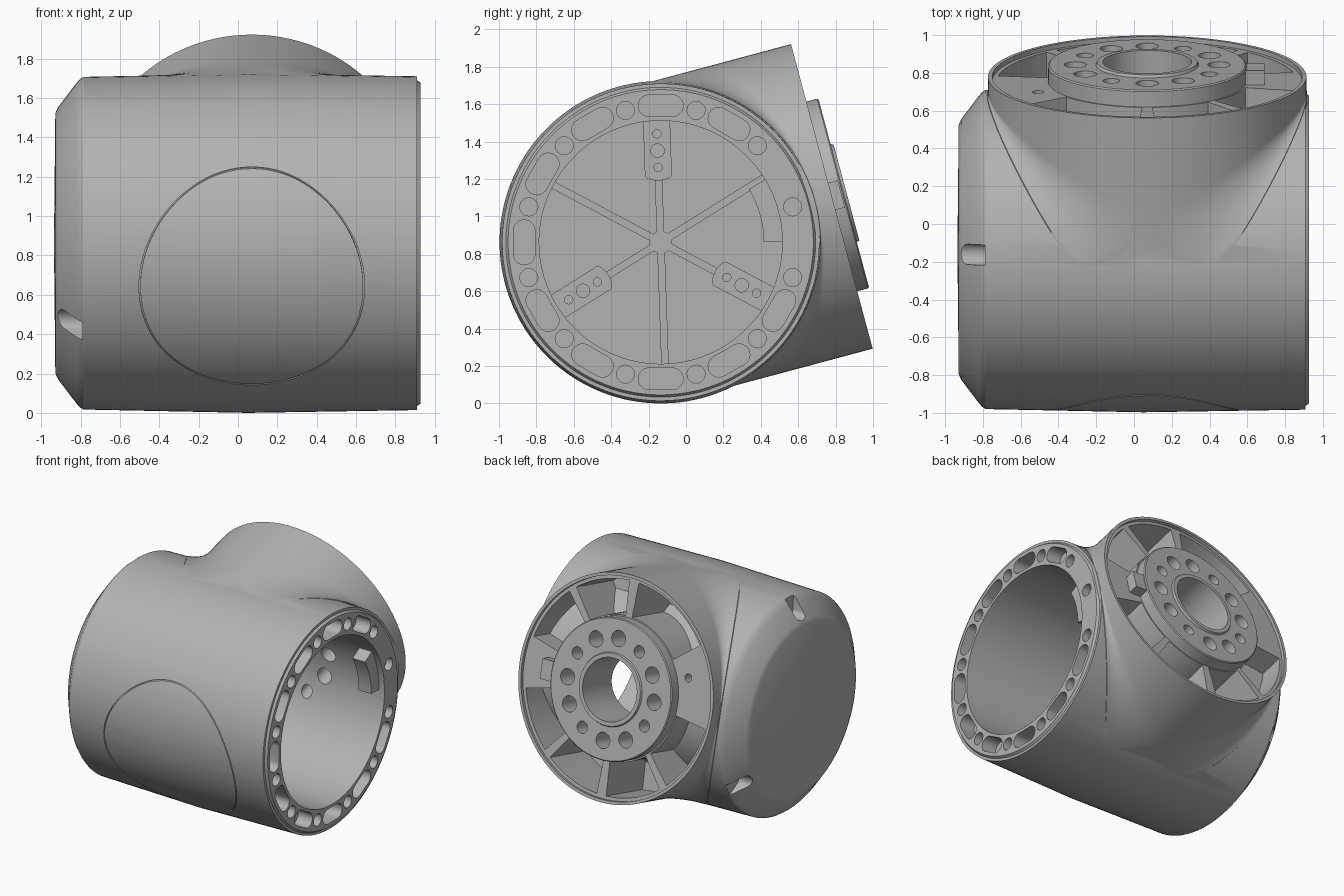
import bpy, bmesh, math
from mathutils import Matrix
from math import sin, cos, sqrt, radians, pi

if "Cube" in bpy.data.objects:
    bpy.data.objects.remove(bpy.data.objects["Cube"], do_unlink=True)

OFF = 0.07            # branch axis position along the main axis
FACE = 0.947          # flange distance from the main axis
TILT = 15             # branch tilt in degrees
R_MAIN, R_BRANCH = 0.862, 0.843
PAD_ANGLES = (77, 197, 317)

metal = bpy.data.materials.new("grey_metal")
GREY = (0.45, 0.45, 0.45, 1)
metal.diffuse_color = GREY
metal.use_nodes = True
metal.node_tree.nodes["Principled BSDF"].inputs["Base Color"].default_value = GREY


# ---------- helpers: work with the main axis on x and the branch axis on y
def place(axis, a, p, q):
    return (a, p, q) if axis == "x" else (OFF + p, a, q)


def prism(bm, pts, axis, a0, a1):
    low = [bm.verts.new(place(axis, a0, *p)) for p in pts]
    top = [bm.verts.new(place(axis, a1, *p)) for p in pts]
    n = len(pts)
    bm.faces.new(low)
    bm.faces.new(top[::-1])
    for i in range(n):
        j = (i + 1) % n
        bm.faces.new((low[i], low[j], top[j], top[i]))


def lathe(bm, profile, axis, closed=True, n=128):
    rings = [[bm.verts.new(place(axis, a, r * cos(2 * pi * k / n), r * sin(2 * pi * k / n)))
              for a, r in profile] for k in range(n)]
    m = len(profile)
    for k in range(n):
        u, v = rings[k], rings[(k + 1) % n]
        for i in range(m if closed else m - 1):
            j = (i + 1) % m
            bm.faces.new((u[i], u[j], v[j], v[i]))


def circle(r, ring=0, deg=0, n=32):
    c, s = ring * cos(radians(deg)), ring * sin(radians(deg))
    return [(c + r * cos(2 * pi * k / n), s + r * sin(2 * pi * k / n)) for k in range(n)]


def turned(pts, deg):
    c, s = cos(radians(deg)), sin(radians(deg))
    return [(p * c - q * s, p * s + q * c) for p, q in pts]


def bar(deg, r0, r1, h):
    return turned([(r0, -h), (r1, -h), (r1, h), (r0, h)], deg)


def gutter(deg, r0, r1, h, curve):
    # radial bar whose inner end is rounded
    arc = [pi / 2 + pi * k / 12 for k in range(13)]
    pts = [(r0 + curve * (1 + cos(t)), h * sin(t)) for t in arc]
    return turned(pts + [(r1, -h), (r1, h)], deg)


def slot(deg, ring, half, r):
    arc = [pi * k / 10 for k in range(11)]
    pts = [(ring + r * cos(t), half + r * sin(t)) for t in arc]
    pts += [(ring - r * cos(t), -half - r * sin(t)) for t in arc]
    return turned(pts, deg)


def sector(r0, r1, d0, d1, n=10):
    ang = [radians(d0 + (d1 - d0) * k / n) for k in range(n + 1)]
    return ([(r1 * cos(t), r1 * sin(t)) for t in ang]
            + [(r0 * cos(t), r0 * sin(t)) for t in reversed(ang)])


def finish(bm, name):
    bmesh.ops.remove_doubles(bm, verts=bm.verts, dist=1e-5)
    bmesh.ops.recalc_face_normals(bm, faces=bm.faces)
    me = bpy.data.meshes.new(name)
    bm.to_mesh(me)
    bm.free()
    ob = bpy.data.objects.new(name, me)
    bpy.context.collection.objects.link(ob)
    me.materials.append(metal)
    return ob


def boolean(ob, tool, op="DIFFERENCE", keep=False):
    mod = ob.modifiers.new("cut", "BOOLEAN")
    mod.operation, mod.solver, mod.object = op, "EXACT", tool
    bpy.context.view_layer.objects.active = ob
    bpy.ops.object.modifier_apply(modifier=mod.name)
    if not keep:
        bpy.data.objects.remove(tool, do_unlink=True)


# ---------- main barrel
bm = bmesh.new()
lathe(bm, [(-0.935, 0), (-0.928, 0.66), (-0.915, 0.69), (-0.82, 0.815), (-0.805, 0.832),
           (-0.785, 0.845), (0.05, R_MAIN), (0.908, 0.848), (0.908, 0.828),
           (0.926, 0.816), (0.926, 0)], "x", closed=False)
housing = finish(bm, "housing")

# ---------- branch, lofted with a blend that widens away from the mid plane
bm = bmesh.new()
STEPS, prev = 72, None
for i in range(STEPS + 1):
    s = R_BRANCH * sin(radians(-89 + 178 * i / STEPS))
    b = sqrt(R_BRANCH ** 2 - s * s)
    m = sqrt(0.856 ** 2 - s * s) - 0.003
    r = 0.004 + 0.4 * (R_BRANCH - b)
    half = [(b + r, 0)]
    for k in range(13):
        t = pi / 2 * k / 12
        half.append((b + r - r * sin(t), m + r - r * cos(t)))
    half.append((b, FACE))
    pts = half + [(-x, w) for x, w in reversed(half)]
    ring = [bm.verts.new((OFF + x, w, s)) for x, w in pts]
    if prev is None:
        bm.faces.new(ring)
    else:
        for a in range(len(ring)):
            c = (a + 1) % len(ring)
            bm.faces.new((prev[a], prev[c], ring[c], ring[a]))
    prev = ring
bm.faces.new(prev[::-1])
boolean(housing, finish(bm, "branch"), "UNION")

# ---------- main cavity and flange recess
bm = bmesh.new()
prism(bm, circle(0.65, n=128), "x", -0.84, 1.1)
boolean(housing, finish(bm, "cavity"))
bm = bmesh.new()
lathe(bm, [(FACE - 0.025, 0.45), (FACE - 0.025, 0.82), (1.1, 0.82), (1.1, 0.45)], "y")
boolean(housing, finish(bm, "flange_recess"))

# ---------- flange pockets, with floors that follow the barrel
bm = bmesh.new()
for d0, d1 in ((14, 48), (53, 87), (93, 143), (188, 228), (233, 267),
               (273, 307), (312, 346)):
    prism(bm, sector(0.535, 0.795, d0, d1), "y", 0.45, 1.1)
pockets = finish(bm, "pockets")
bm = bmesh.new()
prism(bm, circle(0.74, n=96), "x", -1.2, 1.2)
boolean(pockets, finish(bm, "pocket_floor"))
boolean(housing, pockets)

# ---------- round seam opposite the branch
bm = bmesh.new()
lathe(bm, [(-1, 0.566), (-1, 0.573), (-0.5, 0.573), (-0.5, 0.566)], "y")
seam = finish(bm, "seam")
bm = bmesh.new()
prism(bm, circle(0.84, n=128), "x", -1.2, 1.2)
boolean(seam, finish(bm, "seam_floor"))
boolean(housing, seam)

# ---------- mouth slots and screw holes, end notches, pad screw hole
bm = bmesh.new()
for k in range(12):
    if k > 1:
        prism(bm, slot(30 * k - TILT, 0.73, 0.062, 0.058), "x", 0.8, 1.0)
    prism(bm, circle(0.048, 0.73, 30 * k, 24), "x", 0.87 if k in (0, 1, 11) else 0.75, 1.0)
for d in PAD_ANGLES:
    prism(bm, gutter(d, 0.69, 1.0, 0.054, 0.04), "x", -1.1, -0.79)
prism(bm, circle(0.03, 0.62, 159), "y", 0.8, 1.0)
boolean(housing, finish(bm, "holes"))

# ---------- output hub with raised bore lip and side tab
bm = bmesh.new()
lathe(bm, [(0.7, 0), (0.7, 0.525), (1.006, 0.525), (1.013, 0.518), (1.013, 0.272),
           (1.028, 0.265), (1.028, 0)], "y", closed=False)
hub = finish(bm, "output_hub")
bm = bmesh.new()
prism(bm, [(0.45, -0.075), (0.62, -0.075), (0.62, 0.075), (0.45, 0.075)], "y", 0.72, 1.0)
boolean(hub, finish(bm, "tab"), "UNION")
bm = bmesh.new()
prism(bm, circle(0.235, n=64), "y", 0.2, 1.2)
for k in range(12):
    prism(bm, circle(0.045 if k % 3 == 1 else 0.06, 0.38, 30 * k), "y", 0.35, 1.2)
bore = finish(bm, "bore")
boolean(housing, bore, keep=True)
boolean(hub, bore)

# ---------- ribs and screw pads on the cavity floor
bm = bmesh.new()
for k in range(6):
    prism(bm, bar(17 + 60 * k, 0, 0.655, 0.02), "x", -0.86, -0.79)
prism(bm, circle(0.06), "x", -0.86, -0.785)
ribs = finish(bm, "floor_ribs")
bm = bmesh.new()
for d in PAD_ANGLES:
    prism(bm, gutter(d, 0.33, 0.66, 0.072, 0.03), "x", -0.86, -0.74)
pads = finish(bm, "screw_pads")
bm = bmesh.new()
for d in PAD_ANGLES:
    for ring, r in ((0.4, 0.022), (0.49, 0.036), (0.58, 0.022)):
        prism(bm, circle(r, ring, d, 20), "x", -0.77, -0.7)
boolean(pads, finish(bm, "pad_holes"))

# ---------- inner lug beside the mouth
bm = bmesh.new()
prism(bm, sector(0.55, 0.67, -TILT, 16), "x", 0.77, 0.88)
lug = finish(bm, "mouth_lug")

# ---------- stand the parts up and shade them
stand = Matrix.Translation((0, -0.135, 0.862)) @ Matrix.Rotation(radians(TILT), 4, "X")
bpy.ops.object.select_all(action="DESELECT")
for ob in (housing, hub, ribs, pads, lug):
    ob.data.transform(stand)
    ob.data.update()
    ob.select_set(True)
bpy.context.view_layer.objects.active = housing
bpy.ops.object.shade_smooth_by_angle(angle=radians(25))
